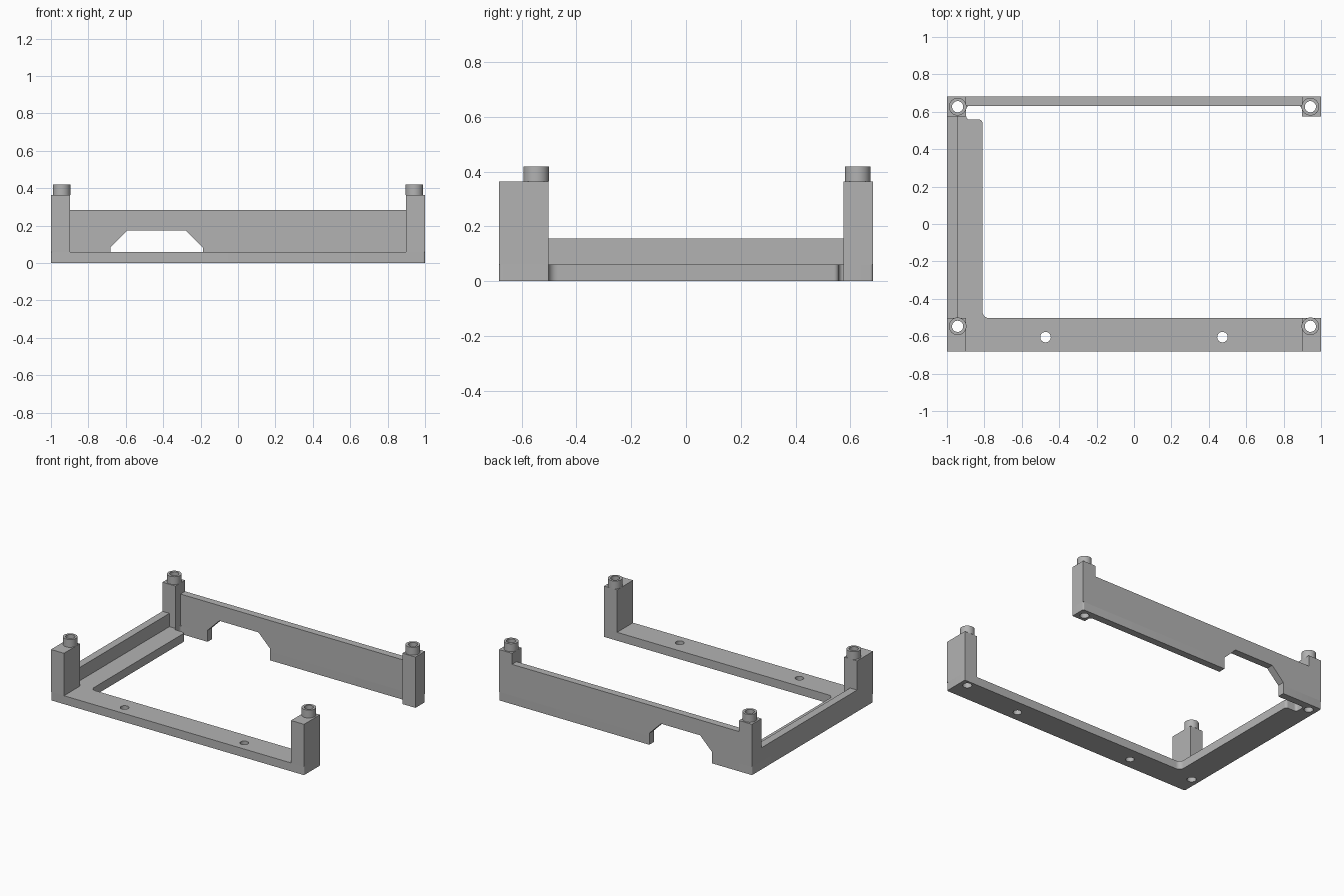
import bpy, bmesh, math
from mathutils import Vector

if "Cube" in bpy.data.objects:
    bpy.data.objects.remove(bpy.data.objects["Cube"])

grey = bpy.data.materials.new("plain grey")
grey.use_nodes = True
grey.diffuse_color = (0.45, 0.45, 0.45, 1)
grey.node_tree.nodes["Principled BSDF"].inputs["Base Color"].default_value = (0.45, 0.45, 0.45, 1)

BASE, POST, TIP = 0.06, 0.363, 0.419
IN, BACK, FRONT = 0.897, 0.683, -0.683
FRONT_IN, BACK_IN, WALL = -0.503, 0.575, 0.632


def rounded(points, steps=6):
    """Replace each point that has a radius with an arc."""
    out = []
    for i, p in enumerate(points):
        c = Vector(p[:2])
        if len(p) < 3:
            out.append(c)
            continue
        a = (Vector(points[i - 1][:2]) - c).normalized()
        b = (Vector(points[(i + 1) % len(points)][:2]) - c).normalized()
        r = p[2]
        centre = c + (a + b) * r
        for k in range(steps + 1):
            t = k / steps * math.pi / 2
            out.append(centre - b * r * math.cos(t) - a * r * math.sin(t))
    return out


def finish(name, bm):
    bmesh.ops.recalc_face_normals(bm, faces=bm.faces)
    mesh = bpy.data.meshes.new(name)
    bm.to_mesh(mesh)
    bm.free()
    mesh.materials.append(grey)
    obj = bpy.data.objects.new(name, mesh)
    bpy.context.collection.objects.link(obj)
    return obj


def prism(name, points, low, high, upright=False):
    """Extrude an outline along z, or along y when upright."""
    bm = bmesh.new()
    verts = [bm.verts.new((x, low, y) if upright else (x, y, low)) for x, y in rounded(points)]
    face = bm.faces.new(verts)
    new = bmesh.ops.extrude_face_region(bm, geom=[face])["geom"]
    shift = (0, high - low, 0) if upright else (0, 0, high - low)
    bmesh.ops.translate(bm, vec=shift, verts=[v for v in new if isinstance(v, bmesh.types.BMVert)])
    return finish(name, bm)


def box(name, x0, x1, y0, y1, z0, z1):
    return prism(name, [(x0, y0), (x1, y0), (x1, y1), (x0, y1)], z0, z1)


def cylinder(name, x, y, r, z0, z1):
    bm = bmesh.new()
    bmesh.ops.create_cone(bm, cap_ends=True, segments=32, radius1=r, radius2=r, depth=z1 - z0)
    bmesh.ops.translate(bm, vec=(x, y, (z0 + z1) / 2), verts=bm.verts)
    return finish(name, bm)


# Base strips: front, right side and back corner in one, plus the rest of the back
parts = [
    prism("base_plate", [
        (-1, FRONT, 0.01), (1, FRONT, 0.01), (1, FRONT_IN), (-0.81, FRONT_IN, 0.035),
        (-0.81, 0.558, 0.018), (-IN, 0.558, 0.018), (-IN, WALL, 0.018),
        (-0.683, WALL), (-0.683, BACK), (-1, BACK, 0.01)], 0, BASE),
    prism("back_base_strip", [
        (-0.188, WALL), (IN, WALL, 0.018), (IN, BACK_IN), (1, BACK_IN),
        (1, BACK, 0.01), (-0.188, BACK)], 0, BASE),
    # Walls
    prism("back_wall", [
        (-IN, BASE), (-0.683, BASE), (-0.683, 0.082), (-0.59, 0.175), (-0.281, 0.175),
        (-0.188, 0.082), (-0.188, BASE), (IN, BASE), (IN, 0.284), (-IN, 0.284)],
        WALL, BACK, upright=True),
    box("side_wall", -1, -0.945, FRONT_IN, BACK_IN, BASE, 0.155),
]

# Corner posts with round bosses, and the drills for their bores
drills = []
for side, s in (("right", -1), ("left", 1)):
    x0, x1 = sorted((s * IN, s))
    for end, y0, y1, yc in (("front", FRONT, FRONT_IN, -0.547), ("back", BACK_IN, BACK, 0.627)):
        parts.append(box(f"{end}_{side}_post", x0, x1, y0, y1, BASE, POST))
        parts.append(cylinder(f"{end}_{side}_boss", s * 0.943, yc, 0.047, POST, TIP))
        drills.append(cylinder("drill", s * 0.943, yc, 0.03, -0.1, 0.6))
    drills.append(cylinder("drill", s * 0.473, -0.605, 0.028, -0.1, 0.1))

# Cut the bores and mounting holes
cutters = bpy.data.collections.new("cutters")
bpy.context.scene.collection.children.link(cutters)
for d in drills:
    d.hide_render = True
    bpy.context.collection.objects.unlink(d)
    cutters.objects.link(d)
for part in parts:
    bpy.ops.object.select_all(action="DESELECT")
    part.select_set(True)
    bpy.context.view_layer.objects.active = part
    if "wall" not in part.name:
        mod = part.modifiers.new("holes", "BOOLEAN")
        mod.operand_type = "COLLECTION"
        mod.collection = cutters
        mod.operation = "DIFFERENCE"
        mod.solver = "EXACT"
        bpy.ops.object.modifier_apply(modifier=mod.name)
    bpy.ops.object.shade_smooth_by_angle(angle=math.radians(35))
for d in drills:
    bpy.data.objects.remove(d)
bpy.data.collections.remove(cutters)
